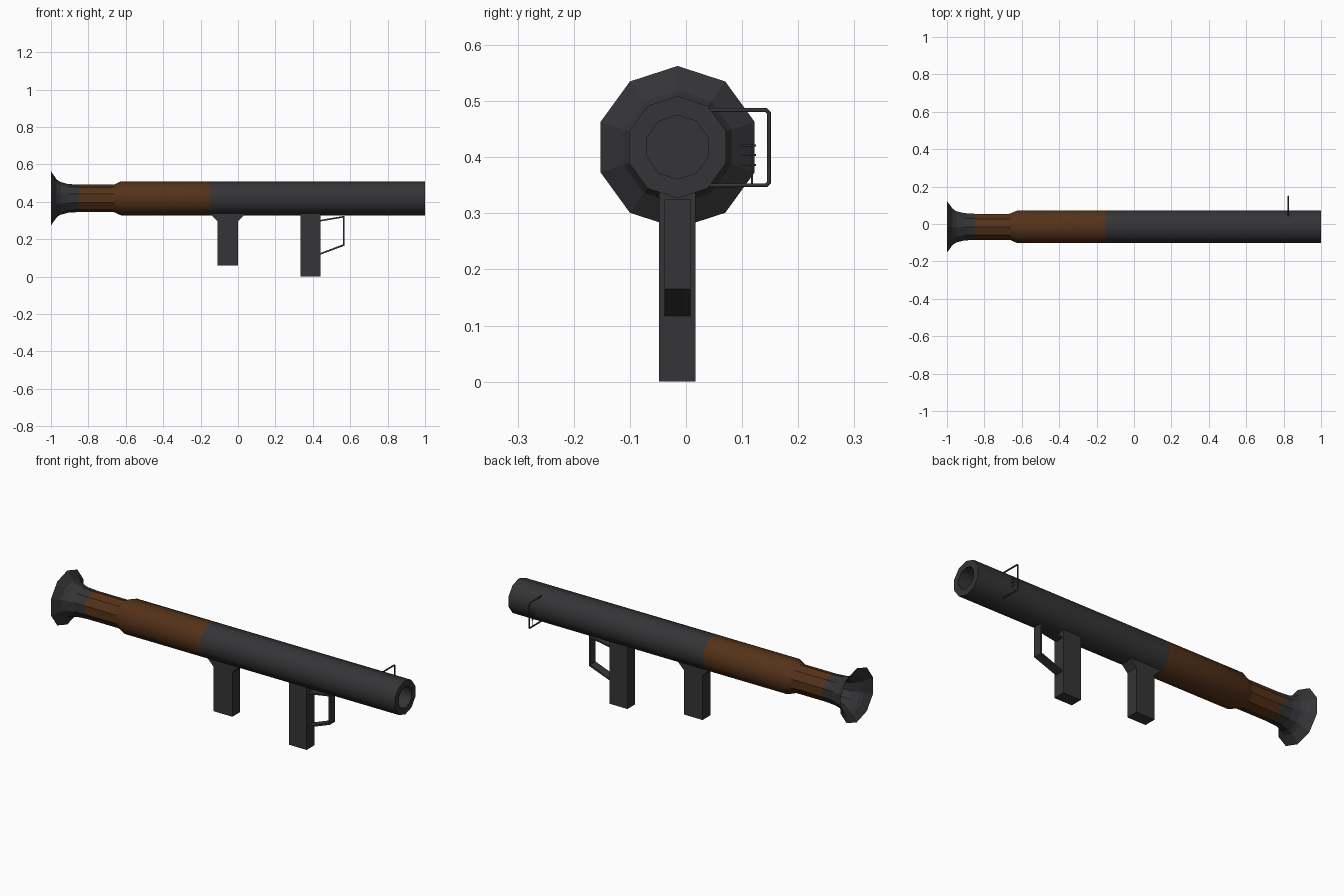
import bpy, bmesh, math
from mathutils import Vector

if "Cube" in bpy.data.objects:
    bpy.data.objects.remove(bpy.data.objects["Cube"])

CY, CZ, SIDES = -0.015, 0.418, 10   # tube axis and side count


def material(name, rgb):
    m = bpy.data.materials.new(name)
    m.diffuse_color = (*rgb, 1)
    m.use_nodes = True
    m.node_tree.nodes["Principled BSDF"].inputs["Base Color"].default_value = m.diffuse_color
    return m


metal = material("dark_metal", (0.035, 0.035, 0.038))
wood = material("brown_wood", (0.09, 0.032, 0.01))


def finish(name, bm, mat, smooth=False):
    bmesh.ops.recalc_face_normals(bm, faces=bm.faces)
    me = bpy.data.meshes.new(name)
    bm.to_mesh(me)
    bm.free()
    ob = bpy.data.objects.new(name, me)
    bpy.context.collection.objects.link(ob)
    me.materials.append(mat)
    if smooth:
        bpy.ops.object.select_all(action='DESELECT')
        ob.select_set(True)
        bpy.context.view_layer.objects.active = ob
        bpy.ops.object.shade_smooth_by_angle(angle=math.radians(40))
    return ob


def lathe(name, profile, mat, smooth=False, cap_end=False):
    """Spin (x, radius) points about the tube axis, a vertex pointing up."""
    bm = bmesh.new()
    rings = []
    for x, r in profile:
        rings.append([bm.verts.new((x, CY + r * math.sin(math.tau * i / SIDES),
                                    CZ + r * math.cos(math.tau * i / SIDES)))
                      for i in range(SIDES)])
    for a, b in zip(rings, rings[1:]):
        for i in range(SIDES):
            j = (i + 1) % SIDES
            bm.faces.new((a[i], a[j], b[j], b[i]))
    if cap_end:
        bm.faces.new(rings[-1])
    return finish(name, bm, mat, smooth)


def slab(name, outline, y0, y1, mat):
    """Extrude an (x, z) outline from y0 to y1."""
    bm = bmesh.new()
    f = bm.faces.new([bm.verts.new((x, y0, z)) for x, z in outline])
    ext = bmesh.ops.extrude_face_region(bm, geom=[f])["geom"]
    moved = [v for v in ext if isinstance(v, bmesh.types.BMVert)]
    bmesh.ops.translate(bm, verts=moved, vec=(0, y1 - y0, 0))
    return finish(name, bm, mat)


def rod(name, points, radius, mat):
    cu = bpy.data.curves.new(name, 'CURVE')
    cu.dimensions = '3D'
    cu.bevel_depth = radius
    cu.bevel_resolution = 1
    cu.use_fill_caps = True
    sp = cu.splines.new('POLY')
    sp.points.add(len(points) - 1)
    for p, co in zip(sp.points, points):
        p.co = (*co, 1)
    cu.materials.append(mat)
    ob = bpy.data.objects.new(name, cu)
    bpy.context.collection.objects.link(ob)
    return ob


# Main tube with hollow muzzle
lathe("main_tube", [(-0.15, 0.091), (1.0, 0.091), (1.0, 0.057), (0.85, 0.057)],
      metal, smooth=True, cap_end=True)

# Wooden heat sleeve and its narrow neck
lathe("wood_sleeve", [(-0.66, 0.075), (-0.625, 0.091), (-0.15, 0.091)], wood, smooth=True)
lathe("wood_neck", [(-0.85, 0.073), (-0.67, 0.073), (-0.66, 0.075)], wood)

# Flared exhaust bell, outside then inside
lathe("exhaust_bell", [(-0.85, 0.073), (-0.91, 0.077), (-0.95, 0.088), (-0.975, 0.105),
                       (-1.0, 0.1446), (-0.965, 0.095), (-0.93, 0.071),
                       (-0.86, 0.057), (-0.80, 0.057)], metal, cap_end=True)

# Grips
slab("rear_grip", [(-0.11, 0.06), (0.0, 0.06), (0.0, 0.297), (0.035, 0.332), (0.035, 0.345),
                   (-0.145, 0.345), (-0.145, 0.332), (-0.11, 0.297)], -0.048, 0.017, metal)
slab("front_grip", [(0.335, 0), (0.44, 0), (0.44, 0.345), (0.335, 0.345)],
     -0.048, 0.017, metal)

# Trigger guard: a flat strip bent around the trigger space
slab("trigger_guard", [(0.435, 0.115), (0.57, 0.165), (0.57, 0.325), (0.435, 0.302),
                       (0.435, 0.294), (0.561, 0.315), (0.561, 0.172), (0.435, 0.124)],
     -0.038, 0.008, metal)

# Side sight frame with rounded corners
SX = 0.825
low, high, out, c = 0.350, 0.484, 0.148, 0.005
rod("sight_frame", [(SX, 0.04, high), (SX, out - c, high), (SX, out, high - c),
                    (SX, out, low + c), (SX, out - c, low), (SX, 0.04, low)], 0.0042, metal)

# Sight post and range marks
rod("sight_post", [(SX, 0.118, low), (SX, 0.118, 0.424)], 0.002, metal)
for i, z in enumerate((0.386, 0.404, 0.421)):
    rod(f"range_mark_{i + 1}", [(SX, 0.099, z), (SX, 0.125, z)], 0.002, metal)
